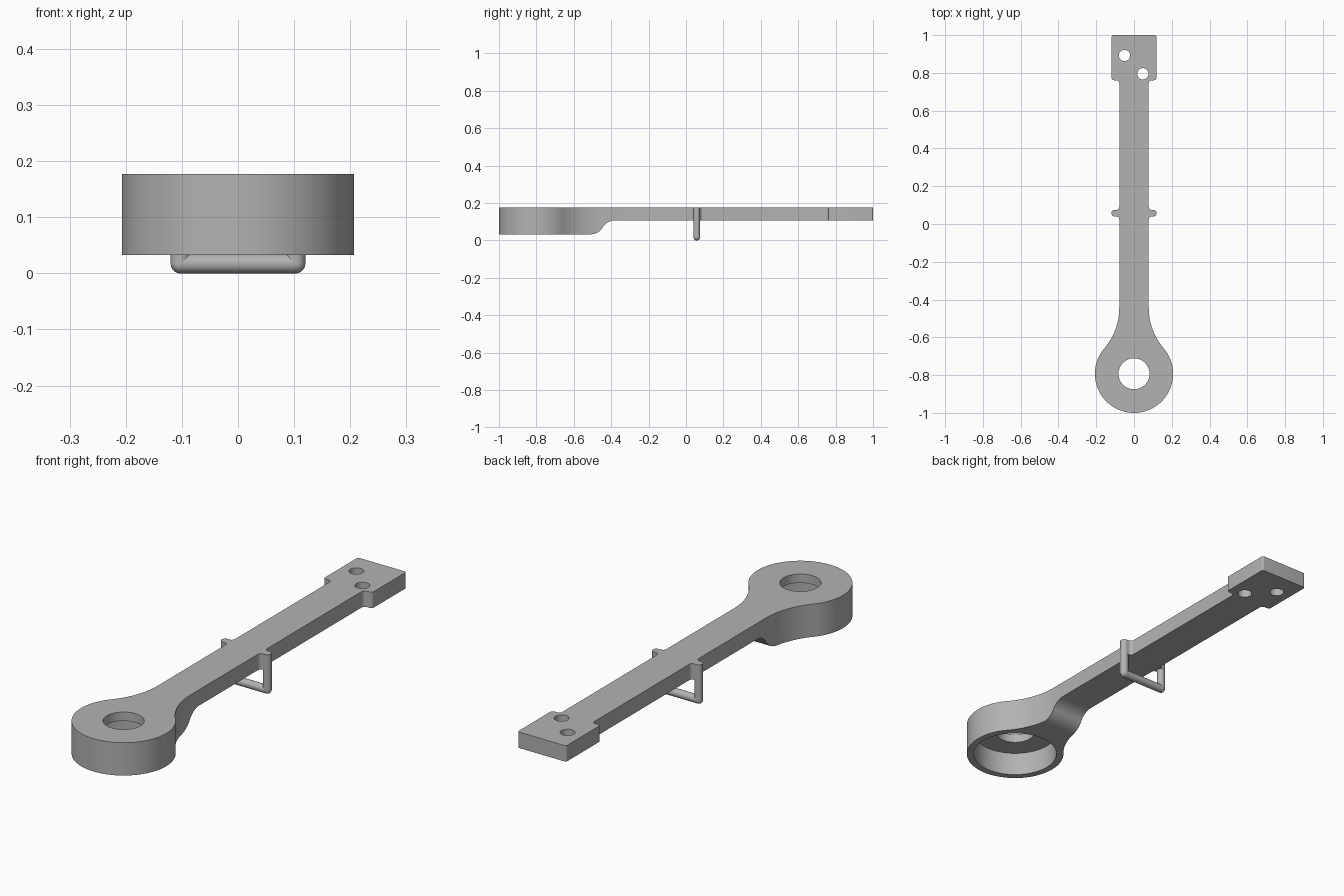
import bpy, bmesh
from math import sin, cos, radians
from mathutils import Matrix, Vector

cube = bpy.data.objects.get("Cube")
if cube:
    bpy.data.objects.remove(cube)

TOP, UNDER, BASE = 0.177, 0.107, 0.033
RING_Y, RING_R = -0.793, 0.207
HOOK_Y, HOOK_R, HOOK_X = 0.0575, 0.0175, 0.1025

grey = bpy.data.materials.new("plain grey")
grey.use_nodes = True
grey.diffuse_color = (0.45, 0.45, 0.45, 1)
grey.node_tree.nodes["Principled BSDF"].inputs["Base Color"].default_value = grey.diffuse_color


def arc(cx, cy, r, start, end, steps=8):
    angles = [radians(start + (end - start) * i / steps) for i in range(steps + 1)]
    return [(cx + r * cos(a), cy + r * sin(a)) for a in angles]


def finish(name, bm):
    bmesh.ops.recalc_face_normals(bm, faces=bm.faces)
    mesh = bpy.data.meshes.new(name)
    bm.to_mesh(mesh)
    bm.free()
    mesh.materials.append(grey)
    obj = bpy.data.objects.new(name, mesh)
    bpy.context.collection.objects.link(obj)
    return obj


def prism(name, points, offset):
    """Extrude a closed loop of 3D points along an offset."""
    bm = bmesh.new()
    face = bm.faces.new([bm.verts.new(p) for p in points])
    result = bmesh.ops.extrude_face_region(bm, geom=[face], use_keep_orig=True)
    moved = [v for v in result["geom"] if isinstance(v, bmesh.types.BMVert)]
    bmesh.ops.translate(bm, verts=moved, vec=offset)
    return finish(name, bm)


def disc_cutter(name, x, y, r, low, high, steps=64):
    loop = [(px, py, low) for px, py in arc(x, y, r, 0, 360, steps)[:-1]]
    return prism(name, loop, (0, 0, high - low))


def smooth(obj):
    bpy.ops.object.select_all(action="DESELECT")
    obj.select_set(True)
    bpy.context.view_layer.objects.active = obj
    bpy.ops.object.shade_smooth_by_angle(angle=radians(30))


# Arm outline: ring, flared neck, bar with side nubs, end tab
half = arc(0, RING_Y, RING_R, -90, 40.4, 40)
half += arc(0.411, RING_Y + 0.35, 0.333, 220.4, 180, 16)[1:]
half += arc(0.094, 0.024, 0.016, 180, 90)
half += arc(HOOK_X, HOOK_Y, HOOK_R, -90, 90, 16)
half += arc(0.094, 0.091, 0.016, 270, 180)
half += arc(0.094, 0.745, 0.016, 180, 90)
half += arc(0.106, 0.773, 0.012, -90, 0)
half += arc(0.110, 0.992, 0.008, 0, 90)
outline = half + [(-x, y) for x, y in reversed(half[1:])]
arm = prism("arm", [(x, y, BASE) for x, y in outline], (0, 0, TOP - BASE))

# Underside cut with an S-shaped step behind the ring
step = arc(-0.51, BASE + 0.0756, 0.0756, -90, -30.7, 10)
step += arc(-0.38, UNDER - 0.0756, 0.0756, 149.3, 90, 10)[1:]
under = [(-0.51, -0.1)] + step + [(1.2, UNDER), (1.2, -0.1)]
cutters = [
    prism("underside_cutter", [(-0.5, y, z) for y, z in under], (1, 0, 0)),
    disc_cutter("recess_cutter", 0, RING_Y, 0.177, -0.1, 0.138, 80),
    disc_cutter("ring_hole_cutter", 0, RING_Y, 0.082, 0.1, 0.3),
    disc_cutter("left_hole_cutter", 0.047, 0.795, 0.03, 0, 0.3, 40),
    disc_cutter("right_hole_cutter", -0.05, 0.892, 0.03, 0, 0.3, 40),
]
bpy.context.view_layer.objects.active = arm
for cutter in cutters:
    cutter.hide_render = True
    mod = arm.modifiers.new(cutter.name, "BOOLEAN")
    mod.operation = "DIFFERENCE"
    mod.solver = "EXACT"
    mod.object = cutter
    bpy.ops.object.modifier_apply(modifier=mod.name)
    bpy.data.objects.remove(cutter)
smooth(arm)


# Wire guide loop below the bar
def rod(name, start, end):
    start, end = Vector(start), Vector(end)
    axis = end - start
    turn = axis.to_track_quat("Z", "Y").to_matrix().to_4x4()
    bm = bmesh.new()
    bmesh.ops.create_cone(bm, cap_ends=True, segments=32, radius1=HOOK_R, radius2=HOOK_R,
                          depth=axis.length,
                          matrix=Matrix.Translation((start + end) / 2) @ turn)
    smooth(finish(name, bm))


for side, sign in (("left", 1), ("right", -1)):
    corner = (sign * HOOK_X, HOOK_Y, HOOK_R)
    rod(side + "_guide_leg", corner, (sign * HOOK_X, HOOK_Y, UNDER + 0.01))
    bm = bmesh.new()
    bmesh.ops.create_uvsphere(bm, u_segments=32, v_segments=16, radius=HOOK_R,
                              matrix=Matrix.Translation(corner))
    smooth(finish(side + "_guide_corner", bm))
rod("guide_crossbar", (-HOOK_X, HOOK_Y, HOOK_R), (HOOK_X, HOOK_Y, HOOK_R))
